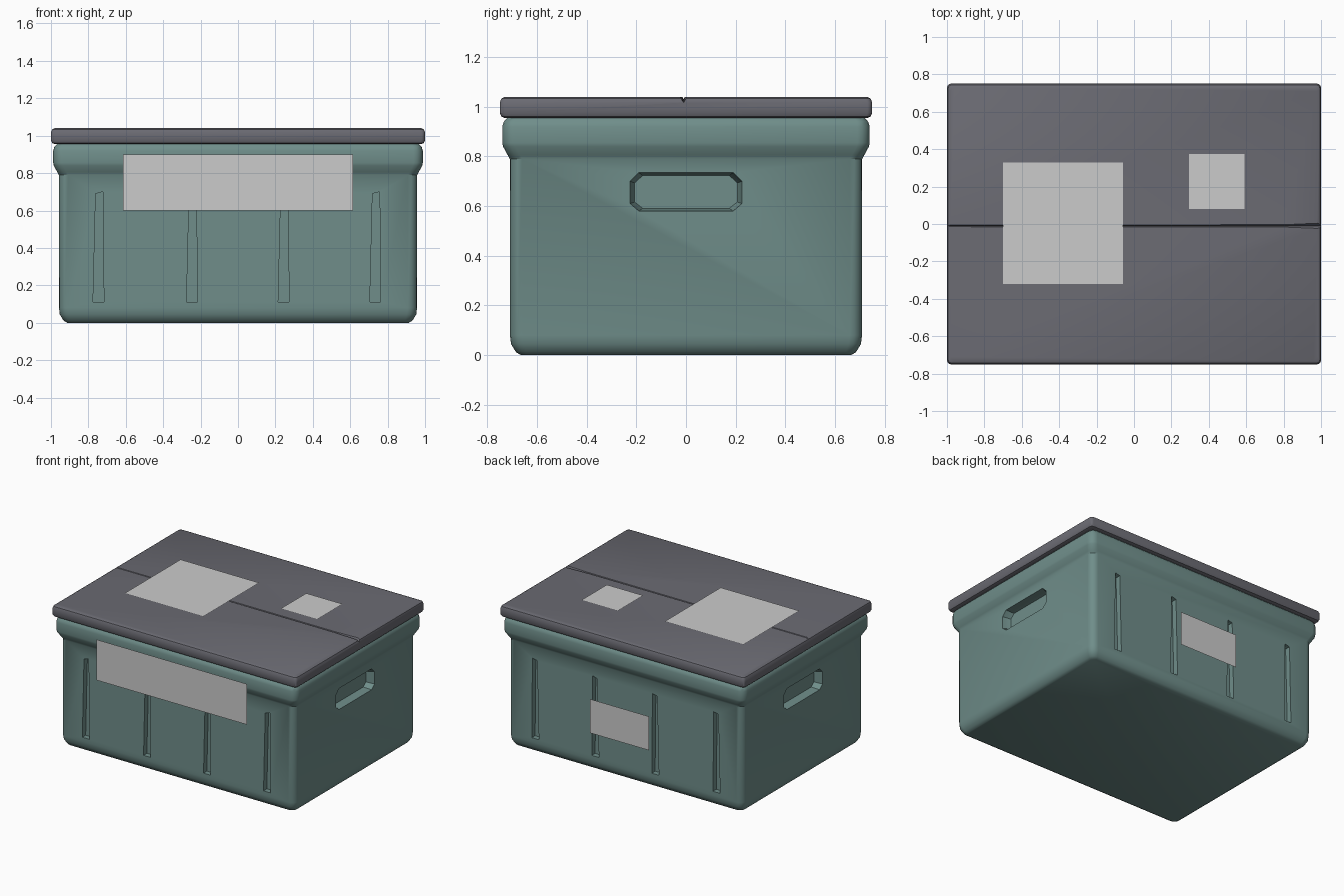
import bpy, math

if "Cube" in bpy.data.objects:
    bpy.data.objects.remove(bpy.data.objects["Cube"])


def material(name, rgb):
    m = bpy.data.materials.new(name)
    m.diffuse_color = (*rgb, 1)
    m.use_nodes = True
    m.node_tree.nodes["Principled BSDF"].inputs["Base Color"].default_value = m.diffuse_color
    return m


def loft(name, rings, mat=None):
    """Closed solid skinned through rings of equal point count."""
    n = len(rings[0])
    verts = [p for r in rings for p in r]
    faces = [tuple(reversed(range(n))), tuple(range(len(verts) - n, len(verts)))]
    for k in range(len(rings) - 1):
        for i in range(n):
            j = (i + 1) % n
            faces.append((k * n + i, k * n + j, (k + 1) * n + j, (k + 1) * n + i))
    return make(name, verts, faces, mat)


def make(name, verts, faces, mat=None):
    me = bpy.data.meshes.new(name)
    me.from_pydata(verts, [], faces)
    if mat:
        me.materials.append(mat)
    ob = bpy.data.objects.new(name, me)
    bpy.context.collection.objects.link(ob)
    return ob


def fix_normals(ob):
    import bmesh
    bm = bmesh.new()
    bm.from_mesh(ob.data)
    bmesh.ops.recalc_face_normals(bm, faces=bm.faces)
    bm.to_mesh(ob.data)
    bm.free()


def rounded_rect(hx, hy, z, r, seg=4):
    pts = []
    for c, (sx, sy) in enumerate([(1, 1), (-1, 1), (-1, -1), (1, -1)]):
        for i in range(seg + 1):
            a = math.pi / 2 * (c + i / seg)
            pts.append((sx * (hx - r) + r * math.cos(a), sy * (hy - r) + r * math.sin(a), z))
    return pts


def carve(ob, cutters):
    bpy.context.view_layer.objects.active = ob
    for c in cutters:
        fix_normals(c)
        c.hide_render = True
        mod = ob.modifiers.new("carve", 'BOOLEAN')
        mod.operation, mod.solver, mod.object = 'DIFFERENCE', 'EXACT', c
        bpy.ops.object.modifier_apply(modifier=mod.name)
        bpy.data.objects.remove(c)


def smooth(ob):
    bpy.ops.object.select_all(action='DESELECT')
    ob.select_set(True)
    bpy.context.view_layer.objects.active = ob
    bpy.ops.object.shade_smooth_by_angle(angle=math.radians(30))


teal = material("teal_plastic", (0.16, 0.27, 0.255))
dark = material("dark_plastic", (0.146, 0.146, 0.17))

# Tub with rounded base and flared rim: (inset from rim, height, corner radius)
profile = [(0.075, 0.0, 0.03), (0.055, 0.012, 0.04), (0.035, 0.045, 0.05), (0.031, 0.08, 0.05),
           (0.03, 0.79, 0.05), (0.022, 0.805, 0.05), (0.003, 0.84, 0.05), (0.0, 0.855, 0.05),
           (0.0, 0.92, 0.05), (0.006, 0.94, 0.045), (0.022, 0.957, 0.04)]
tub = loft("tub", [rounded_rect(0.988 - d, 0.74 - d, z, r) for d, z, r in profile], teal)

# Recessed hand holds on both ends
hold = [(-0.225, 0.61), (-0.19, 0.58), (0.19, 0.58), (0.225, 0.61),
        (0.225, 0.70), (0.19, 0.735), (-0.19, 0.735), (-0.225, 0.70)]
cutters = []
for s in (-1, 1):
    outer = [(s * 0.99, y, z) for y, z in hold]
    wall = [(s * 0.955, y, z) for y, z in hold]
    inner = [(s * 0.90, y * 0.92, 0.655 + (z - 0.655) * 0.85) for y, z in hold]
    cutters.append(loft("hold_cutter", [outer, wall, inner]))

# Tapered slots on front and back
for s in (-1, 1):
    for x in (-0.745, -0.245, 0.245, 0.735):
        outline = [(x - 0.03, 0.11), (x + 0.028, 0.11), (x + 0.022, 0.70), (x - 0.016, 0.69)]
        cutters.append(loft("slot_cutter", [[(px, s * 0.73, z) for px, z in outline],
                                            [(px, s * 0.67, z) for px, z in outline]]))
carve(tub, cutters)
smooth(tub)

# Lid slab with softened edges
lid_profile = [(0.02, 0.955), (0.006, 0.961), (0.0, 0.975), (0.0, 1.018), (0.006, 1.033), (0.02, 1.04)]
lid = loft("lid", [rounded_rect(1.0 - d, 0.75 - d, z, 0.02, 3) for d, z in lid_profile], dark)

# V-shaped seam along the middle, wider at the right end
seam = loft("seam_cutter", [[(x, -0.01 - w, 1.045), (x, -0.01, 1.04 - w * 1.3), (x, -0.01 + w, 1.045)]
                            for x, w in ((-1.1, 0.007), (0.8, 0.009), (1.1, 0.022))])
carve(lid, [seam])
smooth(lid)

# Plain label panels
def label(name, corners):
    make(name, corners, [(0, 1, 2, 3)])


def top_label(name, x0, x1, y0, y1):
    label(name, [(x0, y0, 1.045), (x1, y0, 1.045), (x1, y1, 1.045), (x0, y1, 1.045)])


def side_label(name, hw, y, z0, z1):
    w = -hw if y < 0 else hw
    label(name, [(w, y, z0), (-w, y, z0), (-w, y, z1), (w, y, z1)])


top_label("large_top_label", -0.70, -0.06, -0.32, 0.33)
top_label("small_top_label", 0.295, 0.59, 0.08, 0.375)
side_label("front_label", 0.615, -0.775, 0.60, 0.90)
side_label("back_label", 0.24, 0.775, 0.31, 0.56)
